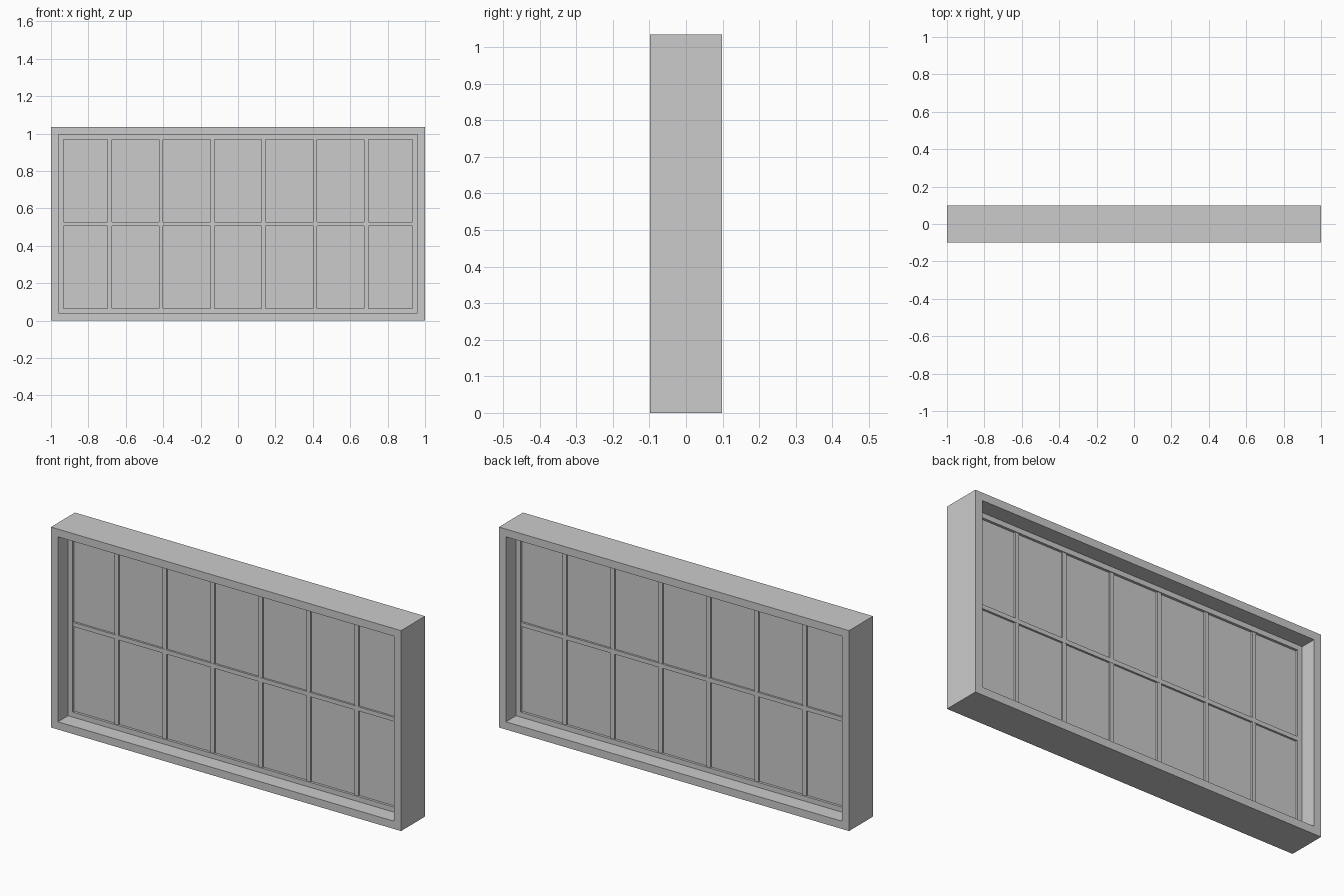
import bpy, bmesh

if "Cube" in bpy.data.objects:
    bpy.data.objects.remove(bpy.data.objects["Cube"])

W, H = 2.0, 1.035      # overall width and height
CZ = H / 2
FRAME, SASH = 0.04, 0.066   # insets of the frame and sash inner edges


def finish(name, bm):
    bmesh.ops.recalc_face_normals(bm, faces=bm.faces)
    mesh = bpy.data.meshes.new(name)
    bm.to_mesh(mesh)
    bm.free()
    obj = bpy.data.objects.new(name, mesh)
    bpy.context.collection.objects.link(obj)
    return obj


def mitred_ring(name, profile):
    """Sweep a closed (inset, y) profile around the window rectangle."""
    bm = bmesh.new()
    loops = []
    for sx, sz in ((-1, -1), (1, -1), (1, 1), (-1, 1)):
        loops.append([bm.verts.new((sx * (W / 2 - i), y, CZ + sz * (CZ - i)))
                      for i, y in profile])
    n = len(profile)
    for c in range(4):
        a, b = loops[c], loops[(c + 1) % 4]
        for k in range(n):
            m = (k + 1) % n
            bm.faces.new((a[k], b[k], b[m], a[m]))
    return finish(name, bm)


def box(name, loc, size):
    bm = bmesh.new()
    bmesh.ops.create_cube(bm, size=1)
    bmesh.ops.scale(bm, vec=size, verts=bm.verts)
    bmesh.ops.translate(bm, vec=loc, verts=bm.verts)
    return finish(name, bm)


def rect(i0, i1, d):
    return [(i0, -d), (i1, -d), (i1, d), (i0, d)]


# Deep outer frame and thin recessed sash
mitred_ring("outer_frame", rect(0, FRAME, 0.098))
mitred_ring("sash", rect(FRAME, SASH, 0.016))

# Glass pane
box("glass_pane", (0, 0, CZ), (W - 2 * SASH, 0.006, H - 2 * SASH))

# Glazing bars: six uprights in seven bays, one cross bar
pitch = (W - 2 * FRAME) / 7
for i in range(6):
    box(f"upright_bar_{i + 1}", ((i - 2.5) * pitch, 0, CZ),
        (0.022, 0.024, H - 2 * SASH))
box("cross_bar", (0, 0, CZ), (W - 2 * SASH, 0.026, 0.022))
